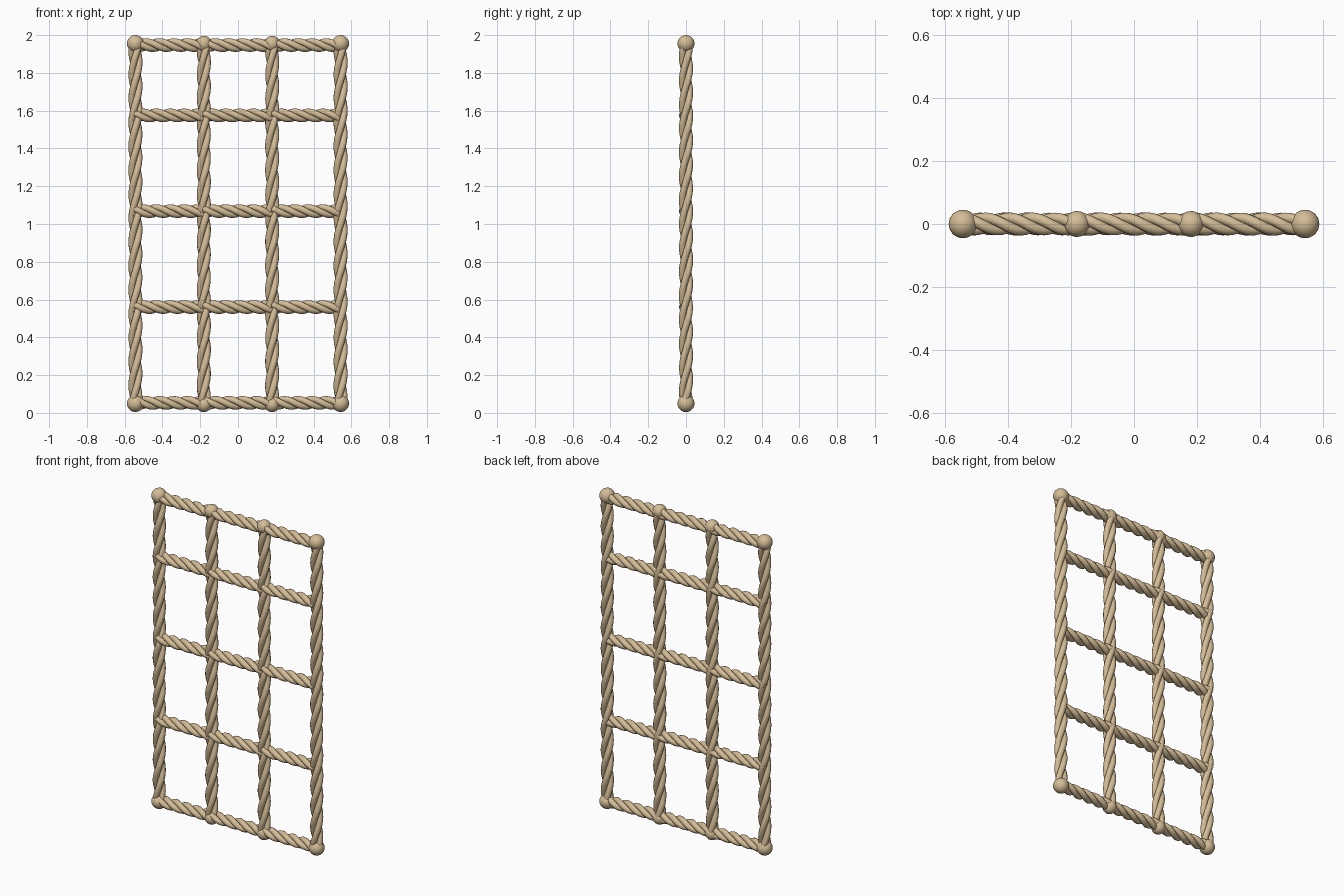
import bpy, math
from mathutils import Vector

if "Cube" in bpy.data.objects:
    bpy.data.objects.remove(bpy.data.objects["Cube"])

mat = bpy.data.materials.new("rope tan")
mat.diffuse_color = (0.66, 0.51, 0.31, 1)
mat.use_nodes = True
mat.node_tree.nodes["Principled BSDF"].inputs["Base Color"].default_value = mat.diffuse_color

POSTS = [-0.543, -0.181, 0.181, 0.543]
RUNGS = [0.56, 1.068, 1.575]


# twisted rope: three strands wound round a straight line
def rope(name, a, b, pitch, lay, r, strands=3, phase=0.0):
    a, b = Vector(a), Vector(b)
    d = (b - a).normalized()
    u = Vector((0, 1, 0))
    v = d.cross(u)
    length = (b - a).length
    n = max(8, int(length / pitch * 18))
    cu = bpy.data.curves.new(name, 'CURVE')
    cu.dimensions = '3D'
    cu.bevel_depth = r
    cu.bevel_resolution = 3
    cu.use_fill_caps = True
    for s in range(strands):
        sp = cu.splines.new('POLY')
        sp.points.add(n)
        for i in range(n + 1):
            t = length * i / n
            ang = phase + math.tau * (t / pitch + s / strands)
            p = a + d * t + (u * math.cos(ang) + v * math.sin(ang)) * lay
            sp.points[i].co = (*p, 1)
        sp.use_smooth = True
    cu.materials.append(mat)
    ob = bpy.data.objects.new(name, cu)
    bpy.context.collection.objects.link(ob)


# round knot
def knot(name, x, z, r):
    bpy.ops.mesh.primitive_uv_sphere_add(segments=32, ring_count=16, radius=r, location=(x, 0, z))
    ob = bpy.context.object
    ob.name = name
    ob.data.materials.append(mat)
    bpy.ops.object.shade_smooth()


# upright ropes, with knots at both ends
for i, x in enumerate(POSTS):
    rope(f"upright_rope_{i}", (x, 0, 0.05), (x, 0, 1.955), 0.38, 0.019, 0.0185)
    r = 0.045 if i in (0, 3) else 0.041
    knot(f"bottom_knot_{i}", x, 0.045 if r < 0.045 else 0.05, r)
    knot(f"top_knot_{i}", x, 1.955, r)

# cross ropes
for i, z in enumerate(RUNGS):
    rope(f"cross_rope_{i}", (-0.56, 0, z), (0.53, 0, z), 0.22, 0.019, 0.0175)
rope("bottom_rope", (-0.543, 0, 0.053), (0.543, 0, 0.053), 0.22, 0.019, 0.0175)
rope("top_rope", (-0.543, 0, 1.947), (0.543, 0, 1.947), 0.22, 0.019, 0.0175)
